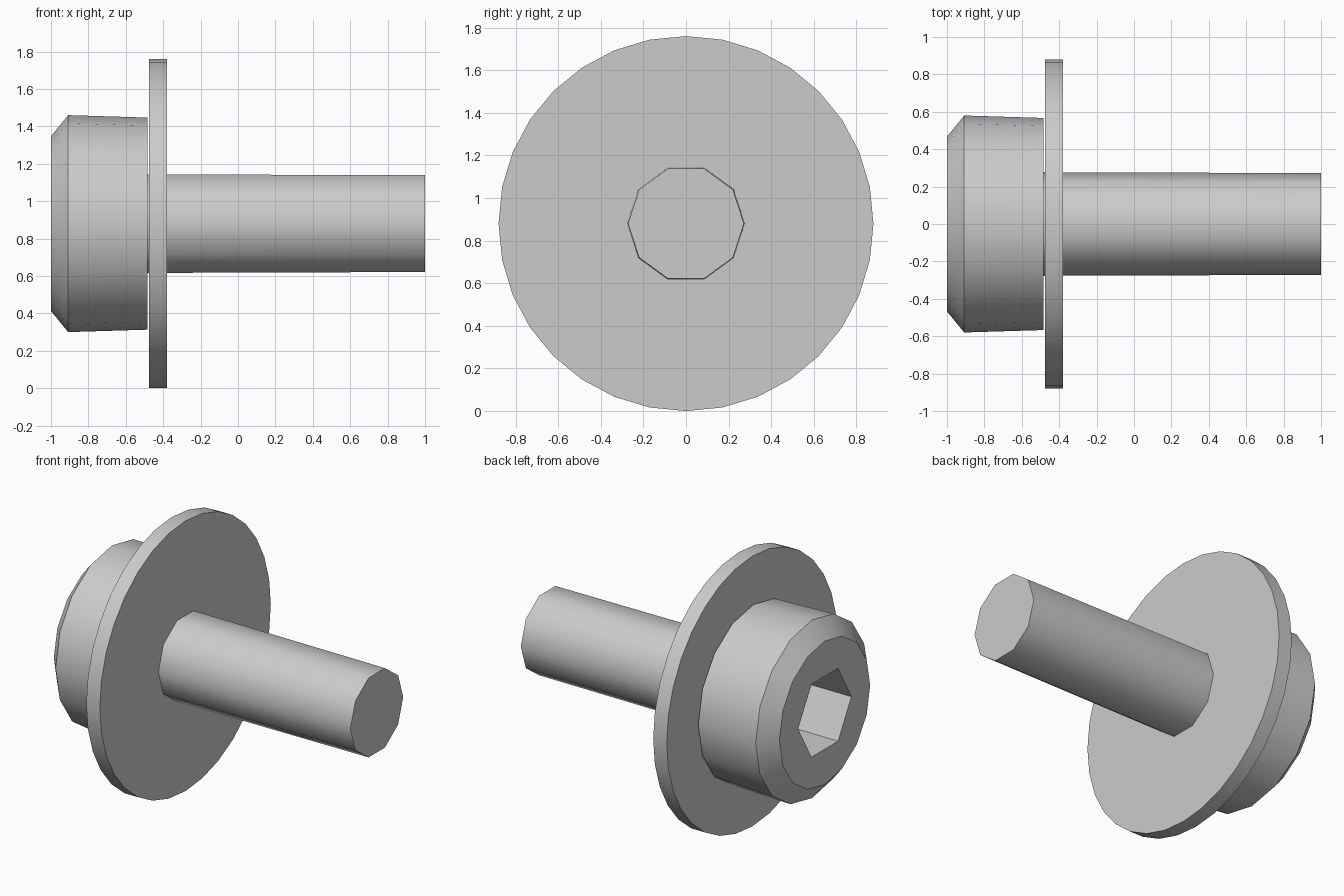
import bpy, bmesh
from math import cos, sin, pi, radians

if "Cube" in bpy.data.objects:
    bpy.data.objects.remove(bpy.data.objects["Cube"])

AXIS_Z = 0.88  # height of the bolt axis, which runs along x


def ring(bm, x, r, n):
    """Regular n-gon across the bolt axis, first corner on +y."""
    return [bm.verts.new((x, r * cos(2 * pi * i / n), AXIS_Z + r * sin(2 * pi * i / n)))
            for i in range(n)]


def skin(bm, rings):
    """Join successive rings with quads."""
    for a, b in zip(rings, rings[1:]):
        n = len(a)
        for i in range(n):
            j = (i + 1) % n
            bm.faces.new((a[i], a[j], b[j], b[i]))


def finish(bm, name):
    bmesh.ops.recalc_face_normals(bm, faces=bm.faces[:])
    mesh = bpy.data.meshes.new(name)
    bm.to_mesh(mesh)
    bm.free()
    obj = bpy.data.objects.new(name, mesh)
    bpy.context.collection.objects.link(obj)
    bpy.ops.object.select_all(action='DESELECT')
    obj.select_set(True)
    bpy.context.view_layer.objects.active = obj
    bpy.ops.object.shade_smooth_by_angle(angle=radians(38))


def turned(name, profile, n):
    """Solid of revolution with flat caps."""
    bm = bmesh.new()
    rings = [ring(bm, x, r, n) for x, r in profile]
    skin(bm, rings)
    bm.faces.new(rings[0])
    bm.faces.new(rings[-1])
    finish(bm, name)


# Shank and washer
turned("shank", [(-0.49, 0.277), (1.0, 0.272)], 10)
turned("washer", [(-0.477, 0.88), (-0.38, 0.88)], 32)

# Chamfered head with a hexagonal socket
bm = bmesh.new()
outer = [ring(bm, x, r, 16) for x, r in [(-1.0, 0.467), (-0.908, 0.58), (-0.485, 0.567)]]
socket = [ring(bm, x, 0.274, 6) for x in (-1.0, -0.65)]
skin(bm, outer)
skin(bm, socket)
bm.faces.new(outer[-1])
bm.faces.new(socket[-1])
rim = [e for e in bm.edges if e.is_boundary]
fill = bmesh.ops.triangle_fill(bm, edges=rim, use_beauty=True, normal=(-1, 0, 0))
finish(bm, "head")
